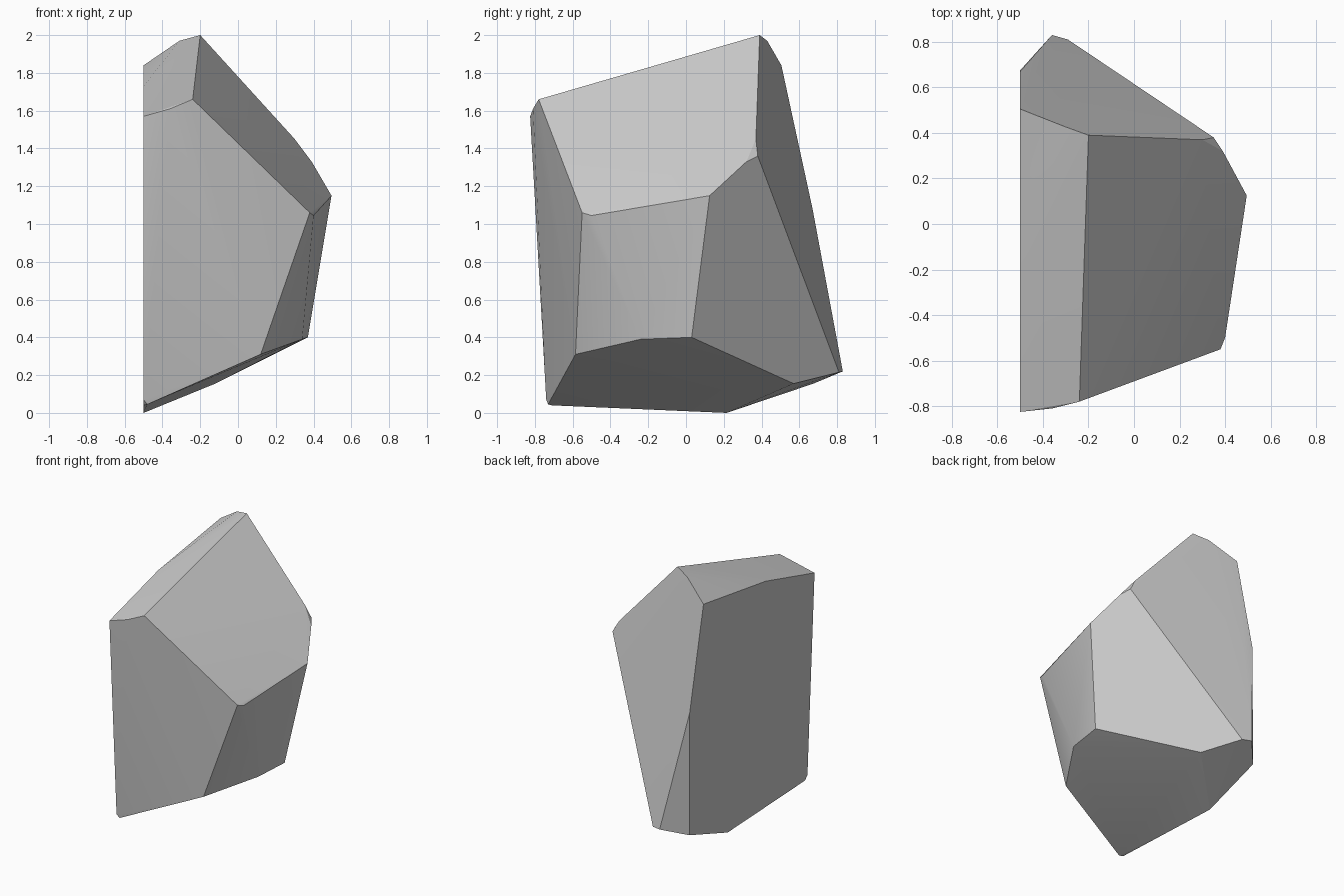
import bpy
import bmesh
from math import radians

# Remove the default cube if it is there
default_cube = bpy.data.objects.get("Cube")
if default_cube:
    bpy.data.objects.remove(default_cube, do_unlink=True)


def make_material(name, colour):
    material = bpy.data.materials.new(name)
    material.use_nodes = True
    material.diffuse_color = colour
    shader = material.node_tree.nodes["Principled BSDF"]
    shader.inputs["Base Color"].default_value = colour
    shader.inputs["Roughness"].default_value = 0.9
    return material


def make_hull(name, corners, material):
    """Build a convex faceted solid around the given corner points."""
    bm = bmesh.new()
    for corner in corners:
        bm.verts.new(corner)
    hull = bmesh.ops.convex_hull(bm, input=bm.verts[:])
    unused = [item for item in hull["geom_interior"]
              if isinstance(item, bmesh.types.BMVert)]
    bmesh.ops.delete(bm, geom=unused, context="VERTS")
    # Merge the nearly flat triangles of each broad facet
    bmesh.ops.dissolve_limit(bm, angle_limit=radians(1), verts=bm.verts[:],
                             edges=bm.edges[:])
    bmesh.ops.recalc_face_normals(bm, faces=bm.faces[:])
    mesh = bpy.data.meshes.new(name)
    bm.to_mesh(mesh)
    bm.free()
    mesh.materials.append(material)
    obj = bpy.data.objects.new(name, mesh)
    bpy.context.collection.objects.link(obj)
    return obj


# The rock was split along one flat vertical face
SPLIT = -.5

# Outline of the split face, as y and z
split_face = [(SPLIT, y, z) for y, z in (
    (.505, 1.84), (-.24, 1.73), (-.825, 1.57), (-.74, .07),
    (-.71, .04), (.215, 0), (.675, .155), (.67, 1.08))]

# Upper ridge, from the peak to the front brow
ridge = [(-.2, .39, 2), (-.31, .43, 1.97),
         (-.24, -.78, 1.66), (-.36, -.81, 1.61)]

# Shoulder around the widest part
shoulder = [(.38, -.55, 1.06), (.4, -.5, 1.045), (.495, .125, 1.15),
            (.39, .32, 1.33), (.35, .38, 1.36), (.3, .37, 1.45)]

# Undercut along the base
base = [(-.48, -.73, .045), (.12, -.585, .31), (.34, -.24, .39),
        (.37, .03, .4), (-.12, .57, .155), (-.29, .81, .215),
        (-.36, .83, .22)]

stone = make_material("stone grey", (.58, .58, .58, 1))
rock = make_hull("rock", split_face + ridge + shoulder + base, stone)

# Soften only the gentle bends, keeping the facet edges crisp
bpy.ops.object.select_all(action="DESELECT")
rock.select_set(True)
bpy.context.view_layer.objects.active = rock
bpy.ops.object.shade_smooth_by_angle(angle=radians(25))
